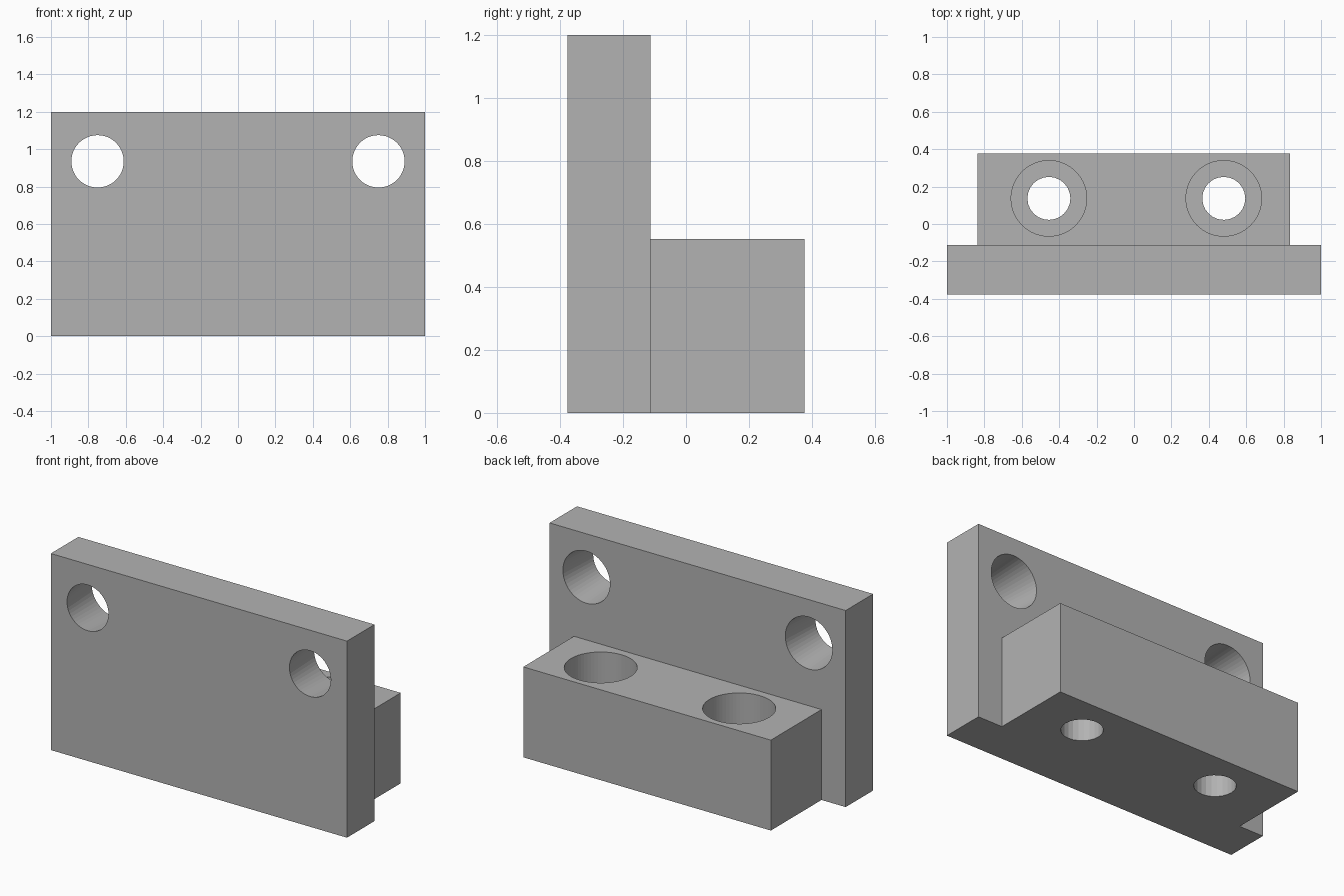
import bpy, math

if "Cube" in bpy.data.objects:
    bpy.data.objects.remove(bpy.data.objects["Cube"])

grey = bpy.data.materials.new("plain grey")
grey.diffuse_color = (0.45, 0.45, 0.45, 1)
grey.use_nodes = True
grey.node_tree.nodes["Principled BSDF"].inputs["Base Color"].default_value = grey.diffuse_color


def box(name, x0, x1, y0, y1, z0, z1):
    bpy.ops.mesh.primitive_cube_add(size=1, location=((x0 + x1) / 2, (y0 + y1) / 2, (z0 + z1) / 2))
    ob = bpy.context.object
    ob.name = name
    ob.scale = (x1 - x0, y1 - y0, z1 - z0)
    bpy.ops.object.transform_apply(location=True, rotation=True, scale=True)
    ob.data.materials.append(grey)
    return ob


def round_cutter(name, centre, r_bottom, r_top, depth, sides, rot=(0, 0, 0)):
    bpy.ops.mesh.primitive_cone_add(vertices=sides, radius1=r_bottom, radius2=r_top,
                                    depth=depth, location=centre, rotation=rot)
    ob = bpy.context.object
    ob.name = name
    ob.data.materials.append(grey)
    return ob


def combine(target, tool, operation):
    mod = target.modifiers.new(operation.lower(), 'BOOLEAN')
    mod.object = tool
    mod.operation = operation
    mod.solver = 'EXACT'
    bpy.context.view_layer.objects.active = target
    bpy.ops.object.modifier_apply(modifier=mod.name)
    bpy.data.objects.remove(tool, do_unlink=True)


# Upright plate fused with the rear mounting block
bracket = box("bracket", -1, 1, -0.377, -0.112, 0, 1.2)
block = box("block", -0.837, 0.835, -0.25, 0.377, 0, 0.552)
combine(bracket, block, 'UNION')

# Plate holes, widening slightly towards the back
r_front, r_back = 0.14, 0.159
extra = 0.05
slope = (r_back - r_front) / 0.265 * extra
for x in (-0.751, 0.751):
    hole = round_cutter("plate_hole", (x, -0.2445, 0.935), r_front - slope, r_back + slope,
                        0.265 + 2 * extra, 48, (-math.pi / 2, 0, 0))
    combine(bracket, hole, 'DIFFERENCE')

# Counterbored screw holes in the block
for x in (-0.455, 0.48):
    bore = round_cutter("counterbore", (x, 0.137, 0.5), 0.202, 0.202, 0.5, 64)
    combine(bracket, bore, 'DIFFERENCE')
    screw = round_cutter("screw_hole", (x, 0.137, 0.15), 0.115, 0.115, 0.5, 24)
    combine(bracket, screw, 'DIFFERENCE')
